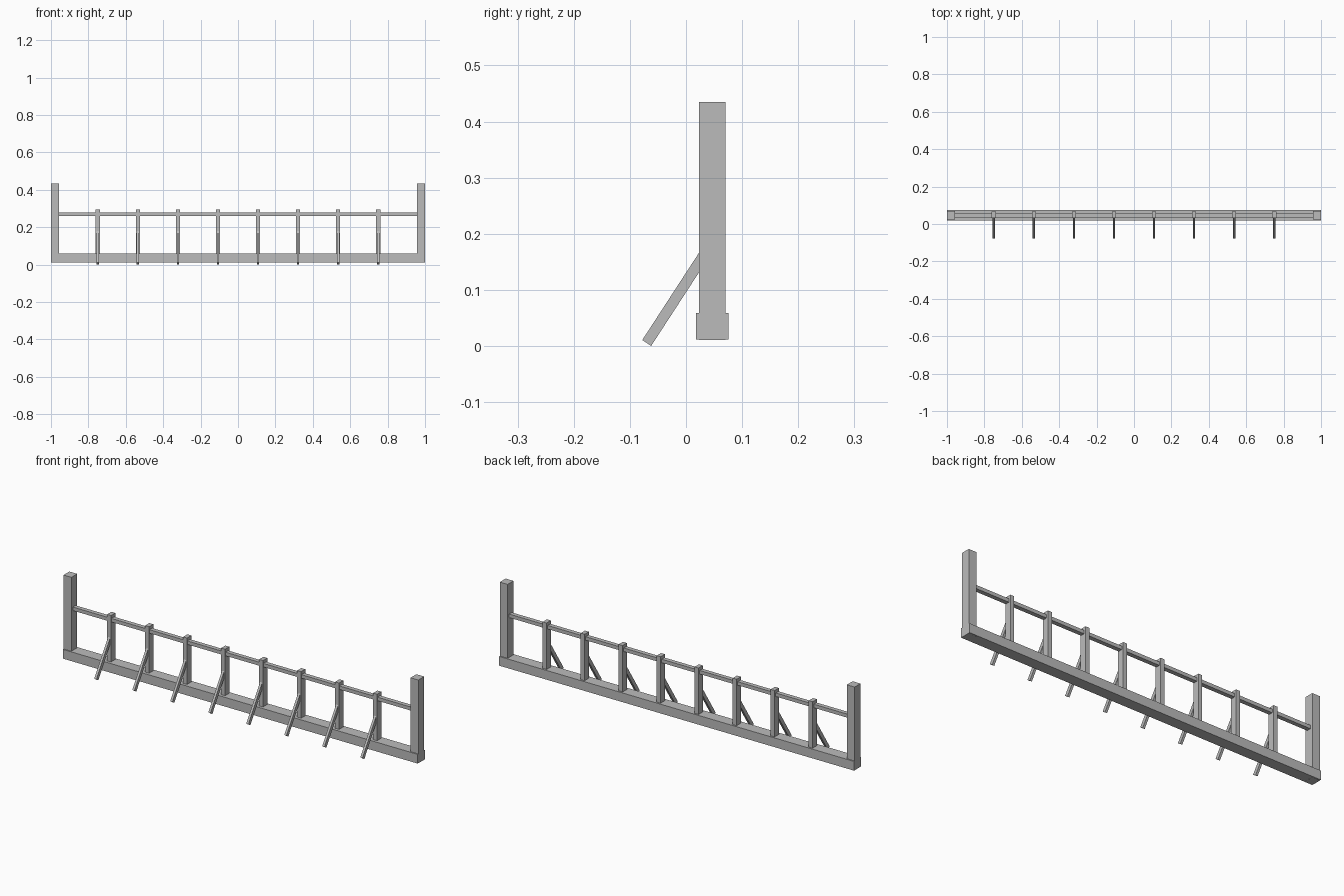
import bpy
from math import atan2
from mathutils import Vector

cube = bpy.data.objects.get("Cube")
if cube:
    bpy.data.objects.remove(cube, do_unlink=True)

grey = bpy.data.materials.new("plain grey")
grey.use_nodes = True
colour = (0.5, 0.5, 0.5, 1)
grey.diffuse_color = colour
grey.node_tree.nodes["Principled BSDF"].inputs["Base Color"].default_value = colour


def box(name, centre, size, tilt=0):
    bpy.ops.mesh.primitive_cube_add(size=1, location=centre, rotation=(tilt, 0, 0))
    ob = bpy.context.object
    ob.name = name
    ob.scale = size
    ob.data.materials.append(grey)
    return ob


MID = 0.047  # depth of the frame's centre line

# Sill beam and top rail
box("sill_beam", (0, MID, 0.035), (2, 0.058, 0.047))
box("rail", (0, MID, 0.27), (1.92, 0.022, 0.018))

# End posts
for side, label in ((1, "left"), (-1, "right")):
    box(label + "_end_post", (side * 0.978, MID, 0.223), (0.044, 0.047, 0.424))

# Slim posts, each with a slanted brace to the ground in front
foot, head = Vector((0, -0.07, 0.0055)), Vector((0, 0.05, 0.19))
run = head - foot
for i in range(8):
    x = (i - 3.5) * 0.2142
    box(f"slim_post_{i + 1}", (x, 0.05, 0.17), (0.022, 0.034, 0.25))
    middle = (foot + head) / 2
    box(f"brace_{i + 1}", (x, middle.y, middle.z), (0.012, 0.019, run.length),
        -atan2(run.y, run.z))
